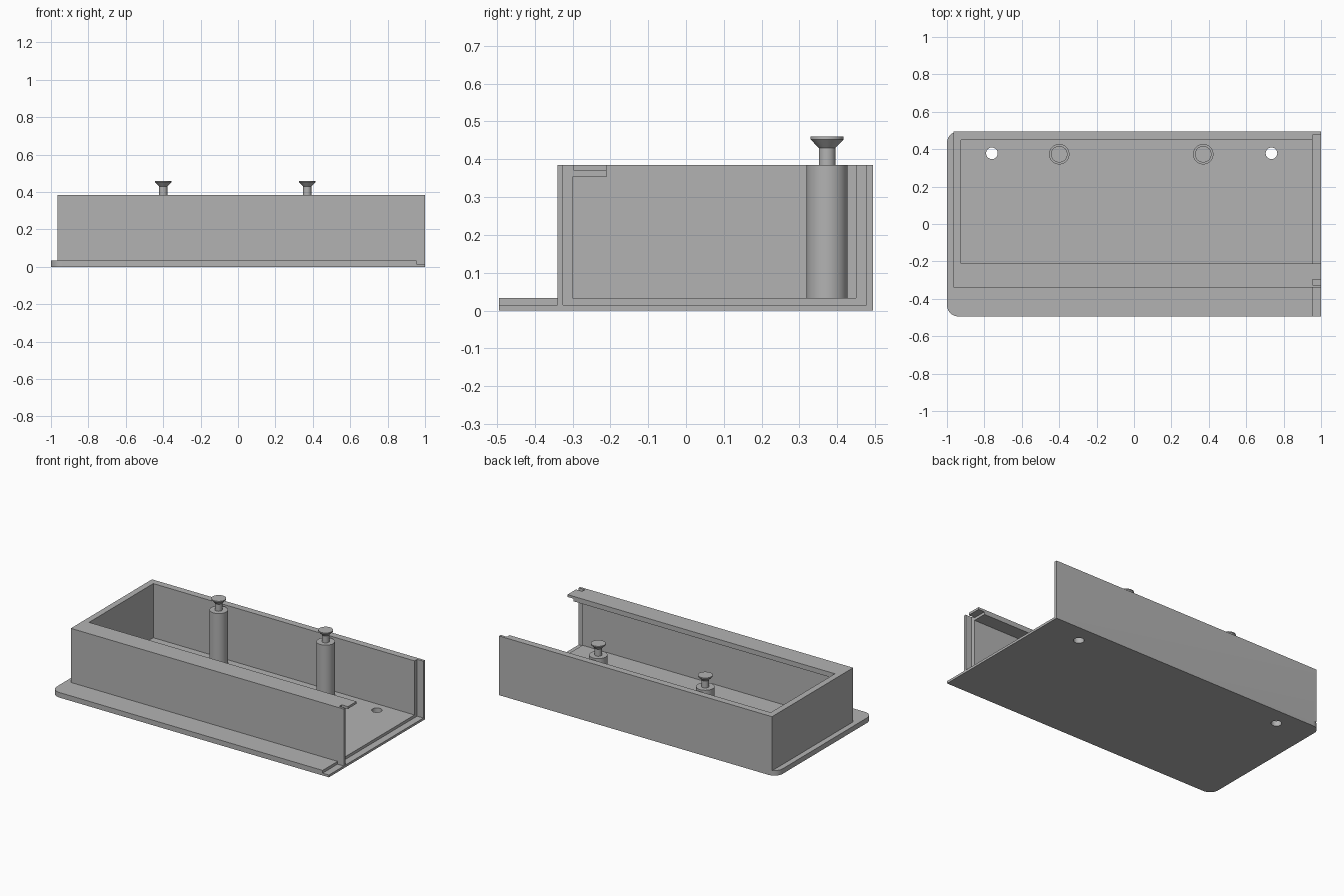
import bpy
import bmesh
from math import cos, sin, pi
from mathutils import Matrix, Vector

cube = bpy.data.objects.get("Cube")
if cube:
    bpy.data.objects.remove(cube, do_unlink=True)

grey = bpy.data.materials.new("plain_grey")
grey.use_nodes = True
colour = (0.45, 0.45, 0.45, 1)
grey.diffuse_color = colour
grey.node_tree.nodes["Principled BSDF"].inputs["Base Color"].default_value = colour


def make(name, bm):
    bmesh.ops.recalc_face_normals(bm, faces=bm.faces)
    mesh = bpy.data.meshes.new(name)
    bm.to_mesh(mesh)
    bm.free()
    mesh.materials.append(grey)
    obj = bpy.data.objects.new(name, mesh)
    bpy.context.collection.objects.link(obj)
    return obj


def prism(name, outline, start, end, axis="z"):
    """Extrude an outline along z (outline is x, y) or along x (outline is y, z)."""
    place = (lambda a, b: (a, b, start)) if axis == "z" else (lambda a, b: (start, a, b))
    step = Vector((0, 0, end - start)) if axis == "z" else Vector((end - start, 0, 0))
    bm = bmesh.new()
    face = bm.faces.new([bm.verts.new(place(a, b)) for a, b in outline])
    grown = bmesh.ops.extrude_face_region(bm, geom=[face], use_keep_orig=True)
    moved = [g for g in grown["geom"] if isinstance(g, bmesh.types.BMVert)]
    bmesh.ops.translate(bm, vec=step, verts=moved)
    return make(name, bm)


def rect(a0, a1, b0, b1):
    return [(a0, b0), (a1, b0), (a1, b1), (a0, b1)]


def circle(x, y, r, n=40):
    return [(x + r * cos(2 * pi * i / n), y + r * sin(2 * pi * i / n)) for i in range(n)]


def turned(name, profile, x, y, n=40):
    """Spin a radius/height profile around a vertical axis."""
    bm = bmesh.new()
    verts = [bm.verts.new((r, 0, z)) for r, z in profile]
    edges = [bm.edges.new(pair) for pair in zip(verts, verts[1:])]
    bmesh.ops.spin(bm, geom=verts + edges, cent=(0, 0, 0), axis=(0, 0, 1),
                   angle=2 * pi, steps=n, use_duplicate=False)
    bmesh.ops.remove_doubles(bm, verts=bm.verts, dist=0.0005)
    bmesh.ops.transform(bm, matrix=Matrix.Translation((x, y, 0)), verts=bm.verts)
    return make(name, bm)


def combine(target, other, operation):
    mod = target.modifiers.new(operation, "BOOLEAN")
    mod.operation, mod.solver, mod.object = operation, "EXACT", other
    bpy.context.view_layer.update()
    graph = bpy.context.evaluated_depsgraph_get()
    mesh = bpy.data.meshes.new_from_object(target.evaluated_get(graph))
    target.modifiers.clear()
    target.data = mesh
    bpy.data.objects.remove(other, do_unlink=True)


def smooth(obj):
    bpy.ops.object.select_all(action="DESELECT")
    obj.select_set(True)
    bpy.context.view_layer.objects.active = obj
    bpy.ops.object.shade_smooth_by_angle()


# Main dimensions
D = 0.494                    # half depth of the base
FLOOR, TOP = 0.033, 0.385    # floor surface and rim heights
FRONT, INNER = -0.34, -0.3   # front wall, outside and inside
SLOT_X, SLOT_Z = 0.955, 0.015

# Base plate with two rounded corners at the closed end
R = 0.06
outline = [(1, -D), (1, D)]
for cy, first in ((D - R, pi / 2), (R - D, pi)):
    for i in range(11):
        a = first + i * pi / 20
        outline.append((R - 1 + R * cos(a), cy + R * sin(a)))
housing = prism("housing", outline, 0, FLOOR)

# Three walls, open at the +x end
walls = prism("walls", [(1, FRONT), (1, INNER), (-0.925, INNER), (-0.925, 0.45),
                        (1, 0.45), (1, D), (-0.965, D), (-0.965, FRONT)], FLOOR, TOP)
combine(housing, walls, "UNION")

# Ledge along the inside of the front wall
ledge = prism("ledge", rect(-0.94, 1, -0.32, -0.21), 0.353, TOP)
combine(housing, ledge, "UNION")

# Slot for an end panel, leaving the thin top of the ledge in place
slot = prism("slot_cutter", [(-0.325, SLOT_Z), (0.477, SLOT_Z), (0.477, 0.5), (-0.19, 0.5),
                             (-0.19, 0.37), (-0.298, 0.37), (-0.298, 0.5), (-0.325, 0.5)],
             SLOT_X, 1.1, "x")
combine(housing, slot, "DIFFERENCE")

# Lowered end of the front lip
step = prism("step_cutter", rect(-0.6, FRONT, SLOT_Z, 0.1), SLOT_X, 1.1, "x")
combine(housing, step, "DIFFERENCE")

# Mounting holes through the floor
for x in (-0.76, 0.735):
    combine(housing, prism("hole_cutter", circle(x, 0.378, 0.031), -0.1, 0.1), "DIFFERENCE")
smooth(housing)

# Posts, each with a countersunk screw
for side, x in (("right", -0.4), ("left", 0.37)):
    smooth(turned(side + "_post", [(0, FLOOR), (0.0545, FLOOR), (0.0545, TOP), (0, TOP)], x, 0.373))
    smooth(turned(side + "_screw", [(0, TOP - 0.02), (0.022, TOP - 0.02), (0.022, 0.43),
                                    (0.044, 0.453), (0.044, 0.46), (0, 0.46)], x, 0.373))
